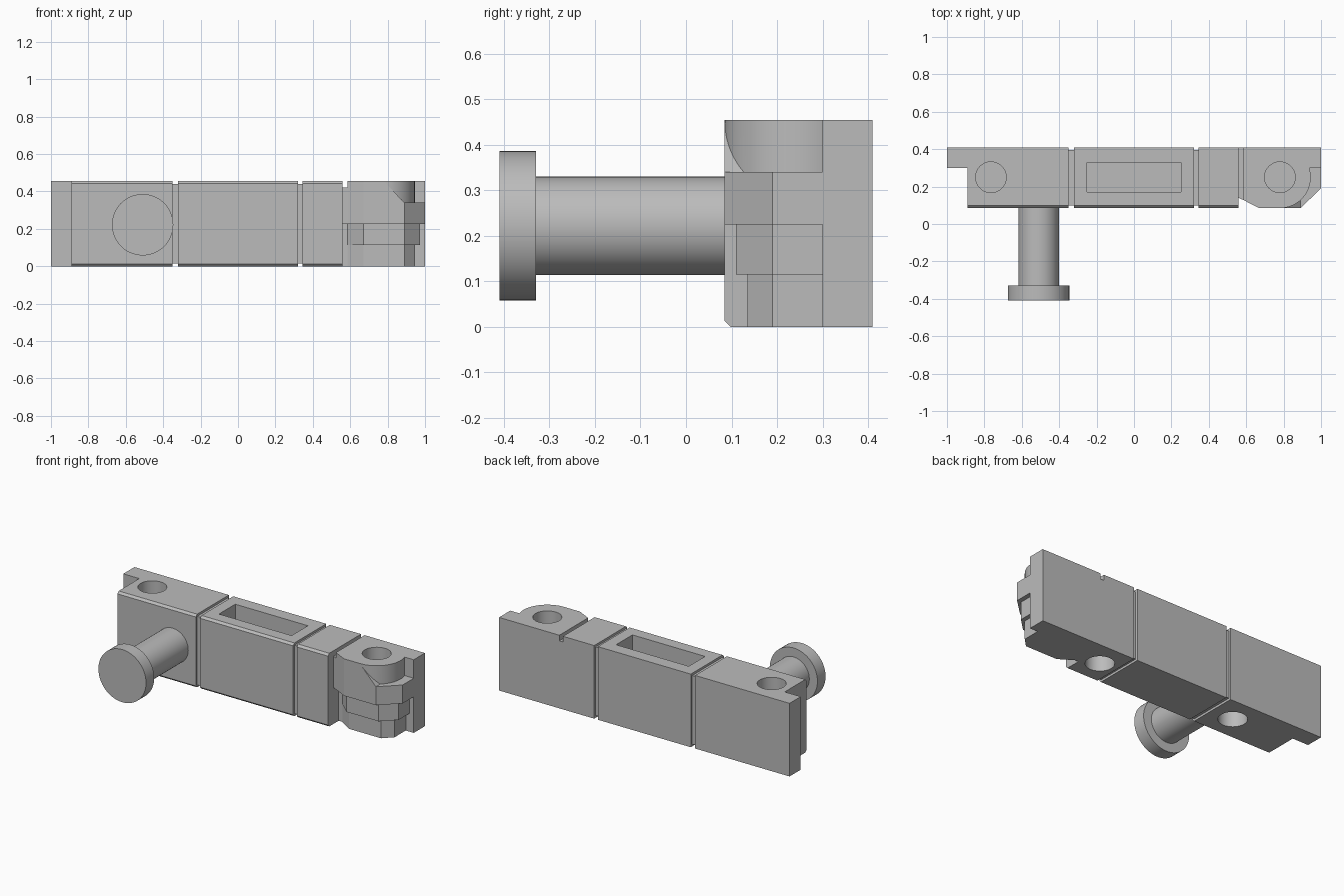
import bpy, bmesh, math
from mathutils import Matrix

cube = bpy.data.objects.get("Cube")
if cube:
    bpy.data.objects.remove(cube, do_unlink=True)

grey = bpy.data.materials.new("light_grey")
grey.use_nodes = True
GREY = (0.5, 0.5, 0.5, 1)
grey.diffuse_color = GREY
grey.node_tree.nodes["Principled BSDF"].inputs["Base Color"].default_value = GREY

BACK, FRONT, TOP = 0.41, 0.085, 0.455
CHAMFER, GROOVE = 0.013, 0.014


def prism(name, outline, low, high, axis="Z"):
    """Extrude a 2D outline: (x, y) along z, (y, z) along x, or (x, z) along y."""
    place = {"Z": lambda a, b, t: (a, b, t),
             "X": lambda a, b, t: (t, a, b),
             "Y": lambda a, b, t: (a, t, b)}[axis]
    bm = bmesh.new()
    ends = [[bm.verts.new(place(a, b, t)) for a, b in outline] for t in (low, high)]
    for loop in ends:
        bm.faces.new(loop)
    for i in range(len(outline)):
        j = (i + 1) % len(outline)
        bm.faces.new((ends[0][i], ends[0][j], ends[1][j], ends[1][i]))
    bmesh.ops.recalc_face_normals(bm, faces=bm.faces)
    mesh = bpy.data.meshes.new(name)
    bm.to_mesh(mesh)
    bm.free()
    mesh.materials.append(grey)
    obj = bpy.data.objects.new(name, mesh)
    bpy.context.collection.objects.link(obj)
    return obj


def rect(a0, a1, b0, b1):
    return [(a0, b0), (a1, b0), (a1, b1), (a0, b1)]


def circle(a, b, radius, sides=64):
    return [(a + radius * math.cos(math.tau * i / sides),
             b + radius * math.sin(math.tau * i / sides)) for i in range(sides)]


def cut(target, *cutters):
    """Subtract each cutter from the target and discard it."""
    for cutter in cutters:
        cutter.hide_render = True
        mod = target.modifiers.new("cut", "BOOLEAN")
        mod.operation, mod.solver, mod.object = "DIFFERENCE", "EXACT", cutter
        bpy.context.view_layer.objects.active = target
        bpy.ops.object.modifier_apply(modifier=mod.name)
        bpy.data.objects.remove(cutter, do_unlink=True)


def hole(x, low, high):
    return prism("hole_cutter", circle(x, 0.25, 0.082), low, high)


# Body sections with chamfered front edges
profile = [(BACK, 0), (FRONT + CHAMFER, 0), (FRONT, CHAMFER),
           (FRONT, TOP - CHAMFER), (FRONT + CHAMFER, TOP), (BACK, TOP)]
pin_section = prism("pin_section", profile, -1, -0.35, "X")
middle_section = prism("middle_section", profile, -0.32, 0.32, "X")
narrow_section = prism("narrow_section", profile, 0.345, 0.56, "X")

cut(pin_section,
    prism("notch_cutter", rect(-1.1, -0.89, 0, 0.30), -0.1, 0.6),
    hole(-0.765, 0.25, 0.6),
    hole(-0.5, -0.1, 0.1))
cut(middle_section, prism("pocket_cutter", rect(-0.25, 0.25, 0.17, 0.33), 0.2, 0.6))
cut(narrow_section, hole(0.455, -0.1, 0.2))

# Recessed bars inside the grooves
groove_profile = rect(FRONT + GROOVE, BACK - GROOVE, GROOVE, TOP - GROOVE)
for side, low, high in (("left", 0.32, 0.345), ("right", -0.35, -0.32)):
    prism(side + "_groove_core", groove_profile, low, high, "X")

# Neck under the top slot
prism("upper_neck", [(0.56, BACK), (0.56, 0.14), (0.585, 0.128), (0.585, BACK)], 0.225, 0.42)
prism("lower_neck", rect(0.56, 0.585, 0.19, BACK), 0, 0.225)

# Latch end: upper block with round shoulder and sloped corner
upper_latch = prism("upper_latch", [
    (0.585, BACK), (0.585, 0.128), (0.67, FRONT), (0.89, FRONT), (1, 0.19), (1, BACK)], 0.225, TOP)
shoulder_cutter = prism("shoulder_cutter", [
    (0.735, 0.5), (0.89, 0.34), (1.1, 0.34), (1.1, 0.5)], 0, 0.30, "Y")
cut(shoulder_cutter, prism("shoulder_keep", circle(0.78, 0.25, 0.165, 96), 0.2, 0.7))
cut(upper_latch, shoulder_cutter, hole(0.78, 0.255, 0.6))

# Latch end: two stepped layers below, each set further in
for name, front, end, low, high in (("middle_latch", 0.11, 0.972, 0.115, 0.225),
                                    ("bottom_latch", 0.135, 0.945, 0, 0.115)):
    prism(name, [(0.585, BACK), (0.585, 0.19), (0.67, front), (0.89, front),
                 (end, 0.19), (end, 0.30), (1, 0.30), (1, BACK)], low, high)

# Pin with a wide round head
prism("pin_shaft", circle(-0.51, 0.222, 0.108), -0.34, FRONT + 0.005, "Y")
prism("pin_head", circle(-0.51, 0.222, 0.164), -0.41, -0.33, "Y")

# Smooth round walls, keep edges sharp
bpy.ops.object.select_all(action="DESELECT")
for obj in bpy.context.collection.objects:
    if obj.type == "MESH" and grey.name in obj.data.materials:
        obj.select_set(True)
        bpy.context.view_layer.objects.active = obj
bpy.ops.object.shade_smooth_by_angle(angle=math.radians(25))
